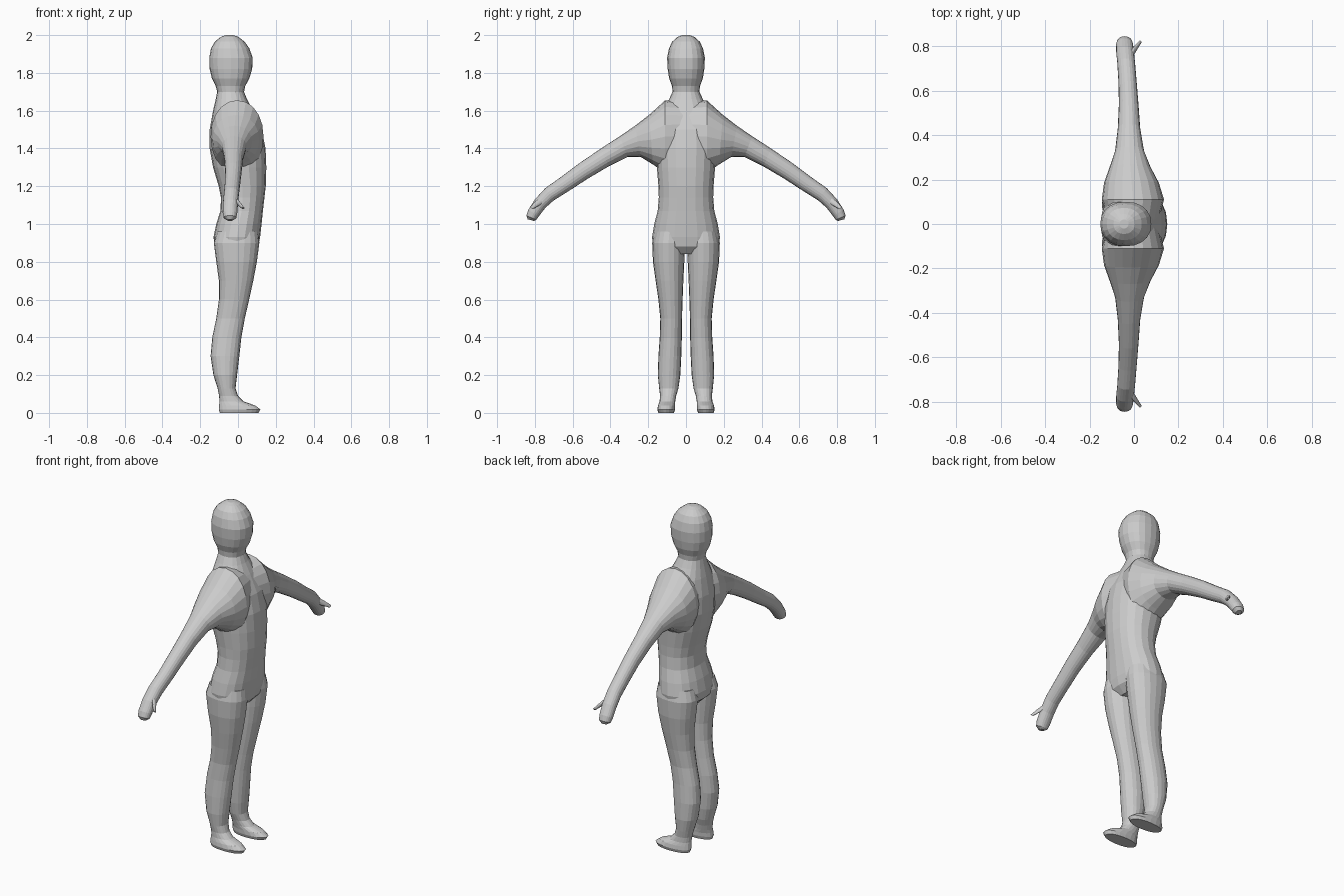
import bpy, bmesh
from math import cos, sin, pi, copysign
from mathutils import Vector

SIDES = 20


def loft(name, rings, power=2.2):
    """Skin closed superellipse rings given as (centre, half axis u, half axis v)."""
    bm = bmesh.new()
    loops = []
    for c, u, v in rings:
        loop = []
        for i in range(SIDES):
            a = 2 * pi * i / SIDES
            p = copysign(abs(cos(a)) ** (2 / power), cos(a))
            q = copysign(abs(sin(a)) ** (2 / power), sin(a))
            loop.append(bm.verts.new(c + u * p + v * q))
        loops.append(loop)
    for a, b in zip(loops, loops[1:]):
        for i in range(SIDES):
            j = (i + 1) % SIDES
            bm.faces.new((a[i], a[j], b[j], b[i]))
    bm.faces.new(loops[0])
    bm.faces.new(loops[-1])
    bmesh.ops.recalc_face_normals(bm, faces=bm.faces)
    mesh = bpy.data.meshes.new(name)
    bm.to_mesh(mesh)
    bm.free()
    obj = bpy.data.objects.new(name, mesh)
    bpy.context.collection.objects.link(obj)
    return obj


def level_ring(z, x0, x1, y0, y1):
    return (Vector(((x0 + x1) / 2, (y0 + y1) / 2, z)),
            Vector(((x1 - x0) / 2, 0, 0)), Vector((0, (y1 - y0) / 2, 0)))


def limb_ring(s, top, bottom, x0, x1):
    t, b = Vector((0, s * top[0], top[1])), Vector((0, s * bottom[0], bottom[1]))
    return ((t + b) / 2 + Vector(((x0 + x1) / 2, 0, 0)),
            Vector(((x1 - x0) / 2, 0, 0)), (t - b) / 2)


# Torso, neck and head: z, back x, front x, half width
trunk = [
    (0.84, -0.08, 0.07, 0.12), (0.88, -0.122, 0.107, 0.172),
    (0.93, -0.13, 0.117, 0.18), (1.0, -0.115, 0.125, 0.168),
    (1.07, -0.093, 0.132, 0.15), (1.14, -0.09, 0.14, 0.144),
    (1.2, -0.102, 0.147, 0.146), (1.3, -0.132, 0.15, 0.154),
    (1.4, -0.15, 0.146, 0.16), (1.5, -0.15, 0.125, 0.155),
    (1.6, -0.132, 0.08, 0.125), (1.66, -0.118, 0.048, 0.09),
    (1.7, -0.11, 0.032, 0.071), (1.73, -0.118, 0.038, 0.074),
    (1.77, -0.138, 0.06, 0.089), (1.82, -0.15, 0.075, 0.097),
    (1.88, -0.152, 0.078, 0.1), (1.93, -0.143, 0.06, 0.09),
    (1.965, -0.123, 0.035, 0.073), (1.99, -0.092, 0.003, 0.045),
    (2.0, -0.065, -0.025, 0.02)]
body = loft("body", [level_ring(z, a, b, -w, w) for z, a, b, w in trunk])

# Leg and foot: z, back x, front x, inner y, outer y
leg = [
    (0.96, -0.11, 0.105, 0.01, 0.165), (0.9, -0.128, 0.113, 0.006, 0.179),
    (0.8, -0.115, 0.1, 0.009, 0.175), (0.7, -0.101, 0.081, 0.014, 0.161),
    (0.6, -0.101, 0.059, 0.018, 0.146), (0.5, -0.115, 0.036, 0.021, 0.136),
    (0.4, -0.136, 0.018, 0.022, 0.139), (0.3, -0.145, 0.007, 0.025, 0.146),
    (0.2, -0.13, -0.005, 0.03, 0.149), (0.13, -0.108, -0.013, 0.04, 0.142),
    (0.09, -0.1, 0.0, 0.052, 0.137), (0.06, -0.098, 0.03, 0.057, 0.14),
    (0.04, -0.1, 0.09, 0.058, 0.148), (0.018, -0.102, 0.119, 0.058, 0.152),
    (0.0, -0.096, 0.108, 0.064, 0.146)]

# Arm and hand: top (y, z), underside (y, z), back x, front x
arm = [
    ((-0.03, 1.64), (-0.03, 1.3), -0.11, 0.1),
    ((0.11, 1.655), (0.11, 1.27), -0.145, 0.135),
    ((0.195, 1.578), (0.175, 1.315), -0.135, 0.112),
    ((0.27, 1.52), (0.24, 1.355), -0.11, 0.075),
    ((0.35, 1.465), (0.31, 1.355), -0.085, 0.045),
    ((0.45, 1.4), (0.41, 1.305), -0.073, 0.028),
    ((0.56, 1.325), (0.52, 1.24), -0.068, 0.02),
    ((0.66, 1.25), (0.62, 1.175), -0.07, 0.012),
    ((0.745, 1.19), (0.7, 1.125), -0.075, 0.005),
    ((0.8, 1.13), (0.745, 1.085), -0.08, 0.0),
    ((0.835, 1.075), (0.778, 1.042), -0.081, -0.004),
    ((0.845, 1.045), (0.793, 1.022), -0.076, -0.009),
    ((0.838, 1.025), (0.805, 1.016), -0.058, -0.027)]

# Thumb: top (y, z), underside (y, z), back x, front x
thumb = [
    ((0.76, 1.15), (0.735, 1.125), -0.035, -0.01),
    ((0.795, 1.122), (0.773, 1.1), -0.01, 0.012),
    ((0.825, 1.09), (0.812, 1.078), 0.02, 0.034)]

# Mirrored limbs, welded into one skin
limbs = []
for s in (1, -1):
    limbs.append(loft("leg", [level_ring(z, a, b, s * i, s * o) for z, a, b, i, o in leg]))
    limbs.append(loft("arm", [limb_ring(s, *r) for r in arm], 2.1))
    limbs.append(loft("thumb", [limb_ring(s, *r) for r in thumb], 2))

bpy.context.view_layer.objects.active = body
for part in limbs:
    mod = body.modifiers.new("weld", 'BOOLEAN')
    mod.operation = 'UNION'
    mod.solver = 'EXACT'
    mod.object = part
    bpy.ops.object.modifier_apply(modifier=mod.name)
    bpy.data.objects.remove(part)
